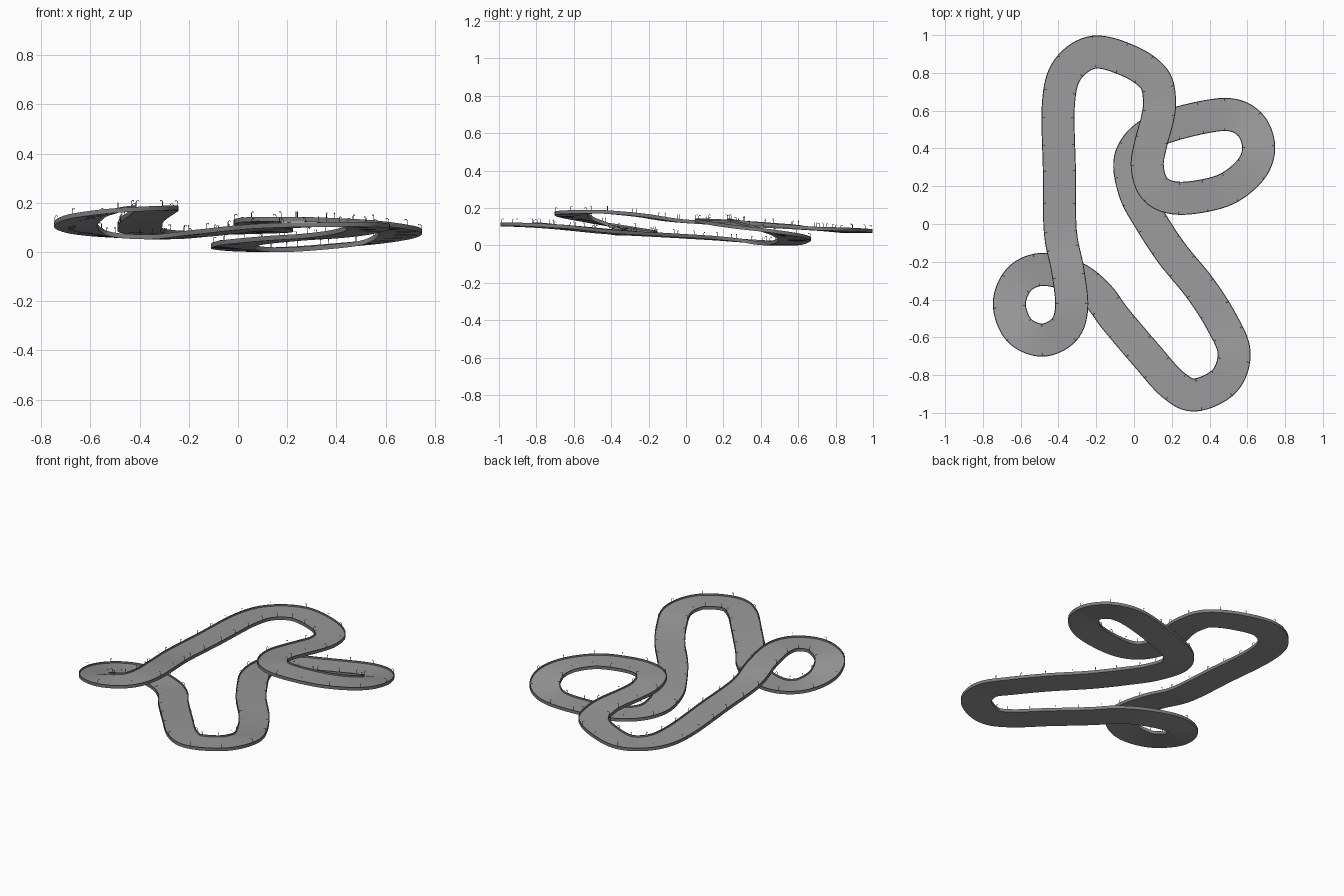
import bpy
import bmesh
from mathutils import Vector

default_cube = bpy.data.objects.get("Cube")
if default_cube:
    bpy.data.objects.remove(default_cube, do_unlink=True)

# Centre line of the circuit, in driving order
PATH = [
    (-.39, -.04, .14), (-.395, .28, .12), (-.4, .64, .1), (-.35, .82, .09),
    (-.21, .91, .085), (-.02, .86, .09), (.105, .77, .095), (.135, .66, .1),
    (.125, .56, .11), (.09, .43, .12), (.07, .31, .13), (.1, .2, .14),
    (.18, .145, .142), (.31, .14, .14), (.49, .185, .13), (.62, .29, .11),
    (.66, .41, .09), (.61, .53, .065), (.48, .58, .042), (.22, .53, .02),
    (.06, .46, .02), (-.02, .34, .03), (.005, .17, .045), (.085, .02, .055),
    (.2, -.155, .065), (.35, -.34, .075), (.465, -.52, .09), (.53, -.68, .11),
    (.48, -.83, .12), (.325, -.905, .12), (.205, -.85, .117), (.065, -.695, .108),
    (-.1, -.5, .09), (-.19, -.38, .08), (-.31, -.285, .07), (-.48, -.24, .075),
    (-.605, -.29, .09), (-.66, -.42, .12), (-.61, -.56, .155), (-.487, -.615, .178),
    (-.37, -.56, .187), (-.33, -.44, .187), (-.35, -.25, .17),
]

HALF_WIDTH = 0.0875
WALL_THICKNESS = 0.005
WALL_TOP = 0.019
ROAD_TOP = 0.009
STEPS = 8
LAMP_SPACING = 0.13
UP = Vector((0, 0, 1))


def make_material(name, grey):
    material = bpy.data.materials.new(name)
    material.use_nodes = True
    colour = (grey, grey, grey, 1)
    material.diffuse_color = colour
    shader = material.node_tree.nodes["Principled BSDF"]
    shader.inputs["Base Color"].default_value = colour
    return material


def smooth_loop(points, steps):
    """Sample a closed spline that passes through all the points."""
    samples = []
    count = len(points)
    for i in range(count):
        a, b, c, d = (Vector(points[(i + k) % count]) for k in (-1, 0, 1, 2))
        for step in range(steps):
            t = step / steps
            linear = (c - a) * t
            square = (2 * a - 5 * b + 4 * c - d) * t ** 2
            cubic = (3 * b - a - 3 * c + d) * t ** 3
            samples.append(b + (linear + square + cubic) / 2)
    lowest = min(p.z for p in samples)
    return [p - UP * lowest for p in samples]


def side_vectors(points):
    """Level vectors pointing across the road at every sample."""
    sides = []
    for i in range(len(points)):
        along = points((i)) if callable(points) else points[(i + 1) % len(points)] - points[i - 1]
        sides.append(along.cross(UP).normalized())
    return sides


def sweep(name, points, sides, profile, wall_edges, materials):
    """Sweep a closed cross-section around the loop."""
    bm = bmesh.new()
    rings = [[bm.verts.new(p + s * u + UP * w) for u, w in profile]
             for p, s in zip(points, sides)]
    size = len(profile)
    for i, ring in enumerate(rings):
        following = rings[(i + 1) % len(rings)]
        for j in range(size):
            k = (j + 1) % size
            face = bm.faces.new((ring[j], ring[k], following[k], following[j]))
            face.material_index = 1 if j in wall_edges else 0
            face.smooth = True
    bmesh.ops.recalc_face_normals(bm, faces=bm.faces[:])
    mesh = bpy.data.meshes.new(name)
    bm.to_mesh(mesh)
    bm.free()
    for material in materials:
        mesh.materials.append(material)
    obj = bpy.data.objects.new(name, mesh)
    bpy.context.collection.objects.link(obj)
    return obj


asphalt = make_material("asphalt grey", 0.32)
barrier = make_material("barrier grey", 0.2)
lamp_metal = make_material("dark lamp metal", 0.1)

centre = smooth_loop(PATH, STEPS)
across = side_vectors(centre)

# Road slab with a low barrier along each edge
inner = HALF_WIDTH - WALL_THICKNESS
right_half = [(HALF_WIDTH, 0), (HALF_WIDTH, WALL_TOP), (inner, WALL_TOP), (inner, ROAD_TOP)]
left_half = [(-u, w) for u, w in reversed(right_half)]
track = sweep("race_track", centre, across, right_half + left_half,
              {0, 1, 2, 4, 5, 6}, (asphalt, barrier))
bpy.context.view_layer.objects.active = track
track.select_set(True)
bpy.ops.object.shade_smooth_by_angle(angle=0.6)

# Street lamps: thin posts whose tips hook over the road
HOOK = [(0, 0), (0, 0.026), (0.004, 0.032), (0.01, 0.032), (0.013, 0.028)]
lamps = bpy.data.curves.new("street_lamps", "CURVE")
lamps.dimensions = "3D"
lamps.bevel_depth = 0.0013
lamps.bevel_resolution = 0
lamps.use_fill_caps = True
lamps.materials.append(lamp_metal)


def add_lamp(point, side, direction):
    base = point + side * direction * (HALF_WIDTH - WALL_THICKNESS / 2) + UP * ROAD_TOP
    spline = lamps.splines.new("POLY")
    spline.points.add(len(HOOK) - 1)
    for vertex, (reach, height) in zip(spline.points, HOOK):
        place = base - side * direction * reach + UP * height
        vertex.co = (*place, 1)


travelled = LAMP_SPACING
for i, (point, side) in enumerate(zip(centre, across)):
    travelled += (point - centre[i - 1]).length
    if travelled >= LAMP_SPACING:
        travelled = 0
        for direction in (-1, 1):
            add_lamp(point, side, direction)

bpy.context.collection.objects.link(bpy.data.objects.new("street_lamps", lamps))
